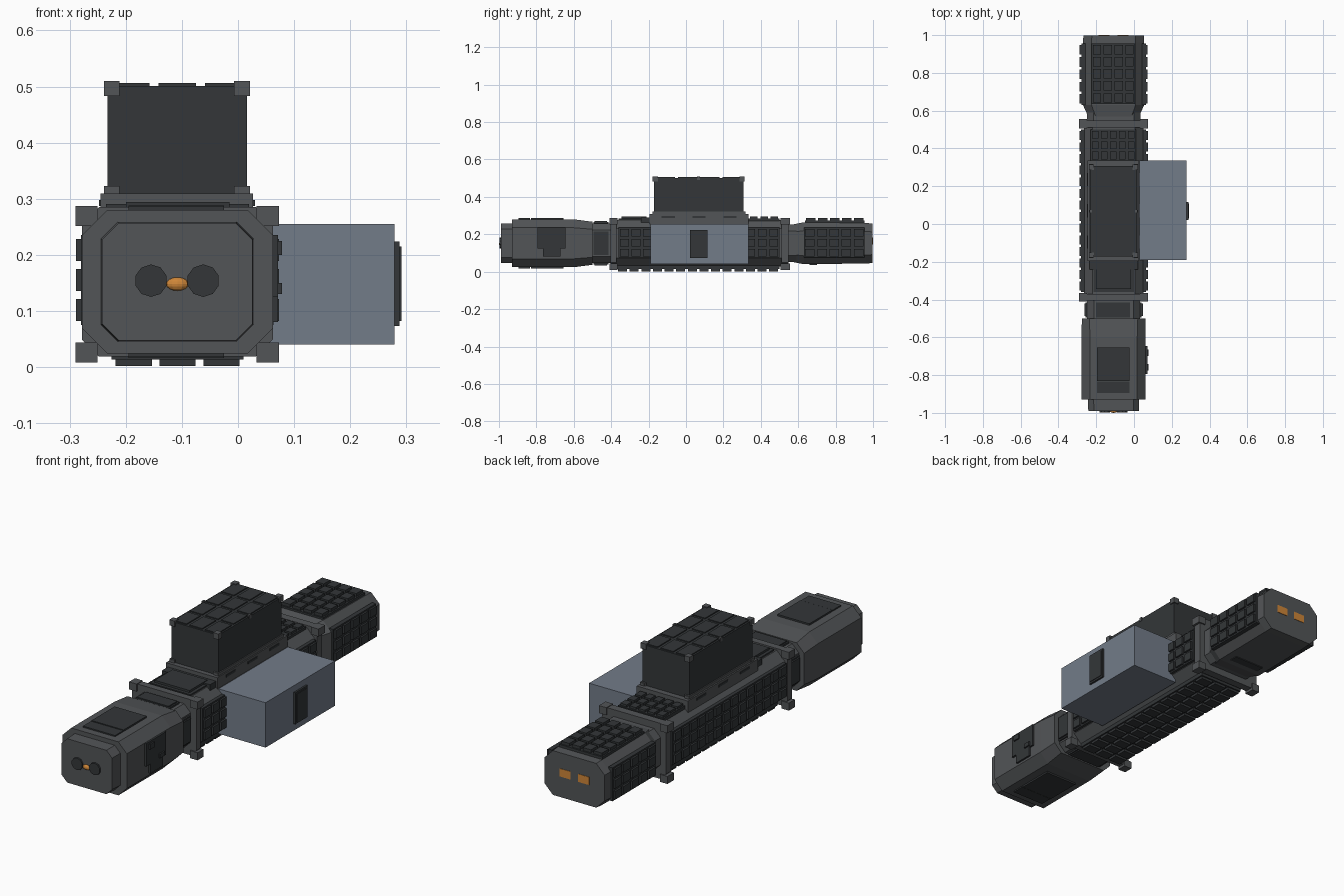
import bpy, bmesh, math

if "Cube" in bpy.data.objects:
    bpy.data.objects.remove(bpy.data.objects["Cube"])

CX, CZ = -0.108, 0.152          # centre line of the hull


def material(name, rgb):
    m = bpy.data.materials.new(name)
    m.diffuse_color = (*rgb, 1)
    m.use_nodes = True
    m.node_tree.nodes["Principled BSDF"].inputs["Base Color"].default_value = m.diffuse_color
    return m


HULL = material("hull_grey", (0.085, 0.09, 0.095))
DARK = material("dark_panel", (0.033, 0.037, 0.04))
BLUE = material("blue_grey", (0.17, 0.20, 0.25))
ORANGE = material("orange_light", (0.62, 0.24, 0.04))


def finish(name, bm, mat):
    bmesh.ops.recalc_face_normals(bm, faces=bm.faces)
    me = bpy.data.meshes.new(name)
    bm.to_mesh(me)
    bm.free()
    me.materials.append(mat)
    ob = bpy.data.objects.new(name, me)
    bpy.context.collection.objects.link(ob)
    return ob


def boxes(name, spans, mat, bevel=0):
    """One object from boxes given as (x0, x1, y0, y1, z0, z1)."""
    bm = bmesh.new()
    for x0, x1, y0, y1, z0, z1 in spans:
        vs = bmesh.ops.create_cube(bm, size=1)["verts"]
        for v in vs:
            v.co = ((x0 + x1) / 2 + v.co.x * (x1 - x0),
                    (y0 + y1) / 2 + v.co.y * (y1 - y0),
                    (z0 + z1) / 2 + v.co.z * (z1 - z0))
    ob = finish(name, bm, mat)
    if bevel:
        mod = ob.modifiers.new("bevel", "BEVEL")
        mod.width, mod.segments = bevel, 1
    return ob


def loft(name, sections, mat):
    """Chamfered-rectangle sections (y, half width, half height, chamfer) joined along y."""
    bm = bmesh.new()
    rings = []
    for y, w, h, c in sections:
        pts = [(w, h - c), (w - c, h), (c - w, h), (-w, h - c),
               (-w, c - h), (c - w, -h), (w - c, -h), (w, c - h)]
        rings.append([bm.verts.new((CX + x, y, CZ + z)) for x, z in pts])
    for a, b in zip(rings, rings[1:]):
        for i in range(8):
            j = (i + 1) % 8
            bm.faces.new((a[i], a[j], b[j], b[i]))
    bm.faces.new(rings[0])
    bm.faces.new(rings[-1])
    return finish(name, bm, mat)


def panel(name, axis, base, top, ys, cs, ny, nc, gap=0.007):
    """Plate with raised tiles; axis x or z is the outward one, cs spans the other."""
    def span(a, b, y0, y1, c0, c1):
        a, b = min(a, b), max(a, b)
        return (a, b, y0, y1, c0, c1) if axis == "x" else (c0, c1, y0, y1, a, b)
    mid = top + (base - top) * 0.3
    spans = [span(base, mid, *ys, *cs)]
    dy, dc = (ys[1] - ys[0]) / ny, (cs[1] - cs[0]) / nc
    for i in range(ny):
        for k in range(nc):
            spans.append(span(base, top, ys[0] + i * dy + gap, ys[0] + (i + 1) * dy - gap,
                              cs[0] + k * dc + gap, cs[0] + (k + 1) * dc - gap))
    return boxes(name, spans, DARK)


# Front pod, nose and necks
loft("front_pod", [(-0.93, 0.17, 0.128, 0.045), (-0.60, 0.17, 0.128, 0.045),
                   (-0.50, 0.168, 0.115, 0.04)], HULL)
loft("nose", [(-0.99, 0.134, 0.105, 0.03), (-0.92, 0.136, 0.107, 0.03)], HULL)
loft("front_neck", [(-0.51, 0.14, 0.105, 0.035), (-0.40, 0.14, 0.105, 0.035)], HULL)
for s, side in ((1, "right"), (-1, "left")):
    panel(f"front_neck_{side}_panel", "x", CX + s * 0.13, CX + s * 0.155,
          (-0.495, -0.415), (0.09, 0.215), 1, 1)
for s, side in ((1, "top"), (-1, "bottom")):
    panel(f"front_neck_{side}_panel", "z", CZ + s * 0.10, CZ + s * 0.118,
          (-0.495, -0.415), (-0.2, -0.02), 1, 1)
    z0, z1 = sorted((CZ + s * 0.12, CZ + s * 0.136))
    boxes(f"{side}_hatch", [(-0.195, -0.025, -0.83, -0.655, z0, z1),
                            (-0.195, -0.025, -0.895, -0.834, z0 + 0.002, z1 - 0.002)], DARK)
boxes("side_hatch", [(0.05, 0.071, -0.795, -0.645, 0.125, 0.235),
                     (0.05, 0.071, -0.765, -0.67, 0.08, 0.125),
                     (0.05, 0.078, -0.775, -0.74, 0.20, 0.225),
                     (0.05, 0.078, -0.70, -0.665, 0.13, 0.15)], DARK)

# Nose sensors
for i, x in enumerate((-0.155, -0.062)):
    bpy.ops.mesh.primitive_cylinder_add(vertices=10, radius=0.029, depth=0.02,
                                        location=(x, -0.988, 0.154), rotation=(math.pi / 2, 0, 0))
    bpy.context.object.name = f"nose_sensor_{i + 1}"
    bpy.context.object.data.materials.append(DARK)
bpy.ops.mesh.primitive_uv_sphere_add(segments=12, ring_count=8, radius=1, location=(CX, -0.99, 0.148))
bpy.context.object.name = "nose_light"
bpy.context.object.scale = (0.02, 0.01, 0.012)
bpy.context.object.data.materials.append(ORANGE)

# Middle hull with tiled panels
loft("middle_hull", [(-0.40, 0.158, 0.125, 0.045), (0.54, 0.158, 0.125, 0.045)], HULL)
for s, side in ((1, "right"), (-1, "left")):
    panel(f"middle_{side}_panel", "x", CX + s * 0.15, CX + s * 0.181,
          (-0.36, 0.50), (0.075, 0.235), 14, 3)
panel("middle_bottom_panel", "z", 0.04, 0.002, (-0.37, 0.50), (-0.225, 0.01), 14, 3)
panel("middle_top_front_panel", "z", 0.26, 0.294, (-0.36, -0.195), (-0.215, 0.0), 1, 1, 0.015)
boxes("middle_top_step", [(-0.235, 0.02, -0.24, -0.195, 0.26, 0.291)], DARK)
panel("middle_top_rear_panel", "z", 0.26, 0.294, (0.335, 0.50), (-0.23, 0.01), 3, 5)

# Ring frames with corner blocks
for name, y0, y1 in (("front", -0.41, -0.365), ("rear", 0.505, 0.555)):
    loft(f"{name}_ring", [(y0 + 0.006, 0.17, 0.133, 0.03), (y1 - 0.006, 0.17, 0.133, 0.03)], HULL)
    boxes(f"{name}_ring_corners",
          [(x, x + 0.04, y0, y1, z, z + 0.036) for x in (-0.29, 0.033) for z in (0.008, 0.251)],
          HULL)

# Rear pod
loft("rear_neck", [(0.54, 0.142, 0.10, 0.035), (0.64, 0.142, 0.10, 0.035)], HULL)
loft("rear_pod", [(0.57, 0.135, 0.10, 0.04), (0.63, 0.162, 0.112, 0.045),
                  (0.96, 0.162, 0.108, 0.045), (0.998, 0.16, 0.106, 0.045)], HULL)
for s, side in ((1, "right"), (-1, "left")):
    panel(f"rear_{side}_panel", "x", CX + s * 0.15, CX + s * 0.18, (0.63, 0.955), (0.075, 0.235), 5, 3)
panel("rear_top_panel", "z", 0.24, 0.287, (0.635, 0.955), (-0.225, 0.005), 5, 4)
boxes("rear_bottom_slot", [(-0.19, -0.03, 0.66, 0.70, 0.037, 0.06)], DARK)
boxes("rear_lights", [(x - 0.029, x + 0.029, 0.99, 1.0, 0.145, 0.183)
                      for x in (CX - 0.05, CX + 0.05)], ORANGE)

# Container cradle on top
boxes("container_cradle", [(-0.245, 0.027, -0.195, 0.335, 0.25, 0.309)]
      + [(x, x + 0.022, -0.18, 0.318, 0.30, 0.322) for x in (-0.238, -0.001)], HULL)
boxes("cradle_slots", [(x, x + 0.004, y, y + 0.07, 0.287, 0.298)
                       for x in (-0.248, 0.026) for y in (-0.13, 0.035, 0.2)], DARK)

# Cargo container
boxes("container", [(-0.233, 0.016, -0.172, 0.308, 0.305, 0.50)], DARK)
panel("container_top", "z", 0.49, 0.506, (-0.172, 0.308), (-0.233, 0.016), 4, 3, 0.008)
boxes("container_corners", [(x, x + 0.028, y, y + 0.028, z, z + h)
                            for x in (-0.239, -0.007) for y in (-0.178, 0.286)
                            for z, h in ((0.305, 0.018), (0.483, 0.027))], HULL)
boxes("container_top_clips", [(x, x + 0.012, 0.06, 0.075, 0.49, 0.509)
                              for x in (-0.235, 0.006)], HULL)

# Side module with hatch
boxes("side_module", [(0.03, 0.279, -0.19, 0.335, 0.04, 0.255)], BLUE)
boxes("side_module_hatch", [(0.27, 0.288, 0.022, 0.116, 0.073, 0.224),
                            (0.27, 0.291, 0.03, 0.108, 0.082, 0.215)], DARK)
